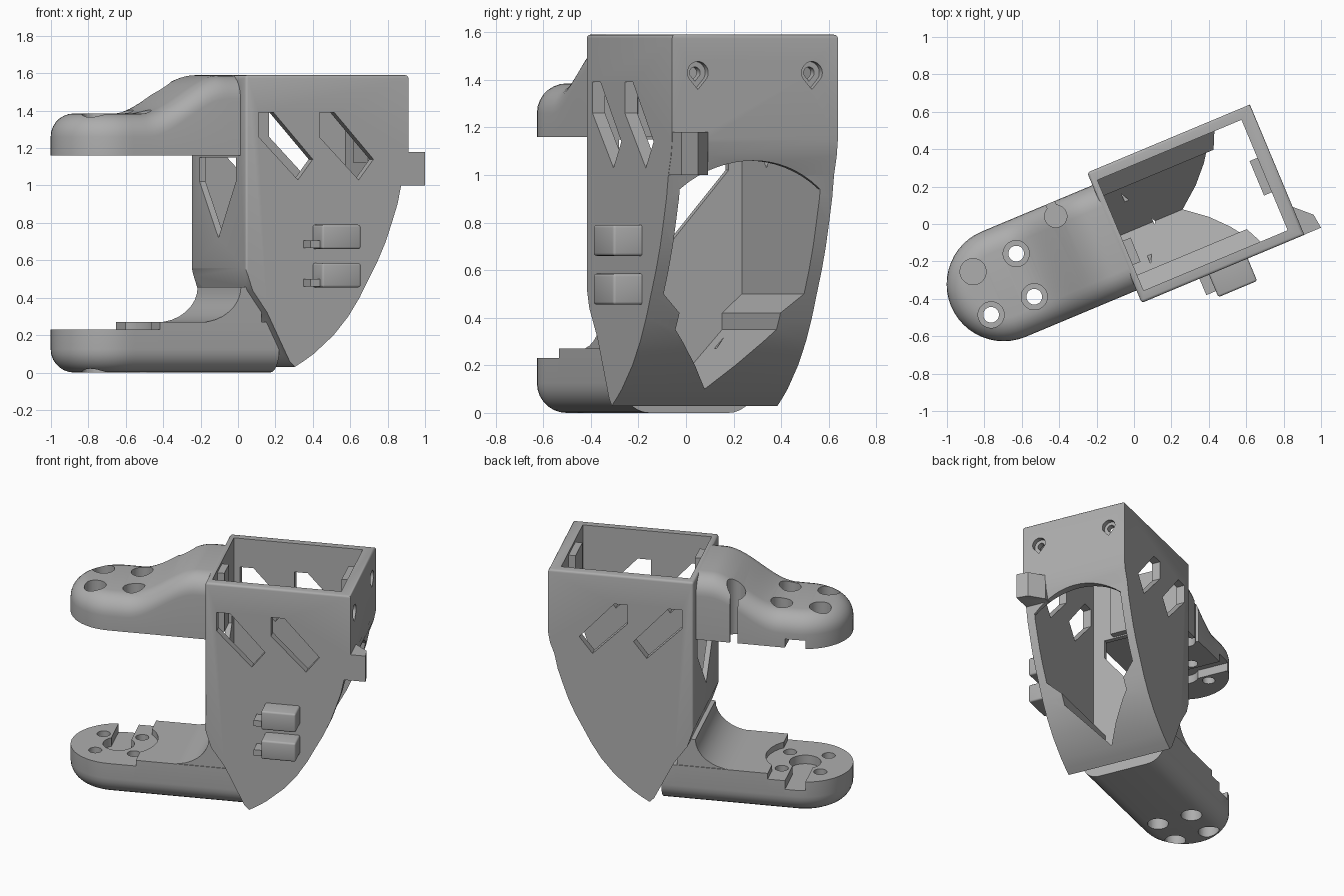
import bpy, bmesh, math
from mathutils import Matrix

if "Cube" in bpy.data.objects:
    bpy.data.objects.remove(bpy.data.objects["Cube"])

TURN = math.radians(22.7)      # the bracket stands turned about z
MID = -0.028                   # centre plane across the bracket
END = -0.767                   # centre of the rounded arm ends

gray = bpy.data.materials.new("plastic gray")
gray.diffuse_color = (0.42, 0.42, 0.42, 1)
gray.use_nodes = True
gray.node_tree.nodes["Principled BSDF"].inputs["Base Color"].default_value = gray.diffuse_color


def finish(name, bm):
    bmesh.ops.recalc_face_normals(bm, faces=bm.faces)
    mesh = bpy.data.meshes.new(name)
    bm.to_mesh(mesh)
    bm.free()
    mesh.materials.append(gray)
    ob = bpy.data.objects.new(name, mesh)
    bpy.context.collection.objects.link(ob)
    return ob


def prism(name, axis, pts, a, b, bevel=0, pick=None):
    """Extrude a 2D outline along one axis from a to b."""
    put = {'x': lambda p, t: (t, p[0], p[1]),
           'y': lambda p, t: (p[0], t, p[1]),
           'z': lambda p, t: (p[0], p[1], t)}[axis]
    bm = bmesh.new()
    lo = [bm.verts.new(put(p, a)) for p in pts]
    hi = [bm.verts.new(put(p, b)) for p in pts]
    bm.faces.new(lo)
    bm.faces.new(hi)
    n = len(pts)
    for i in range(n):
        j = (i + 1) % n
        bm.faces.new((lo[i], lo[j], hi[j], hi[i]))
    if bevel:
        edges = [e for e in bm.edges if pick is None or pick(e)]
        bmesh.ops.bevel(bm, geom=edges, offset=bevel, segments=3,
                        profile=0.5, affect='EDGES')
    return finish(name, bm)


def box(name, x0, x1, y0, y1, z0, z1, bevel=0):
    return prism(name, 'z', [(x0, y0), (x1, y0), (x1, y1), (x0, y1)], z0, z1, bevel)


def circle(cx, cy, r, n=32):
    return [(cx + r * math.cos(2 * math.pi * i / n),
             cy + r * math.sin(2 * math.pi * i / n)) for i in range(n)]


def arm(name, x_end, flat, outer, r=0.125, half=0.305):
    """Stadium-ended arm with one rounded side; outer(x) gives that side's height."""
    steps, rings = 28, []
    bm = bmesh.new()

    def ring(inset, height):
        w = half - inset
        row = [(x_end + (END - x_end) * i / steps, -w) for i in range(steps)]
        row += [(END - w * math.sin(math.pi * i / 24), -w * math.cos(math.pi * i / 24))
                for i in range(25)]
        row += [(END + (x_end - END) * i / steps, w) for i in range(1, steps + 1)]
        rings.append([bm.verts.new((x, MID + y, height(x))) for x, y in row])
    ring(0, lambda x: flat)
    s = 1 if outer(END) > flat else -1
    for k in range(8):
        a = math.pi / 2 * k / 7
        ring(r * (1 - math.cos(a)), lambda x: outer(x) - s * r * (1 - math.sin(a)))
    n = len(rings[0])
    for p, q in zip(rings, rings[1:]):
        for i in range(n - 1):
            bm.faces.new((p[i], p[i + 1], q[i + 1], q[i]))
    for row in (rings[0], rings[-1]):           # flat and outer caps in strips
        for i in range(n // 2):
            ids = [row[i], row[i + 1], row[n - 2 - i], row[n - 1 - i]]
            ids = list(dict.fromkeys(ids))
            if len(ids) > 2:
                bm.faces.new(ids)
    bm.faces.new([q[0] for q in rings] + [q[-1] for q in reversed(rings)])
    return finish(name, bm)


def rise(x):
    t = min(1, max(0, (x + 0.66) / 0.46))
    return 1.385 + 0.203 * t * t * (3 - 2 * t)


# housing: side outline with a curved back, extruded across
curve = [(0.818, 1.15), (0.805, 1.08), (0.776, 1.0), (0.755, 0.9), (0.722, 0.8), (0.687, 0.7),
         (0.642, 0.6), (0.588, 0.5), (0.535, 0.4), (0.47, 0.3), (0.385, 0.2), (0.27, 0.1),
         (0.21, 0.06), (0.16, 0.03)]
side = [(-0.125, 1.59), (0.818, 1.59)] + curve + [(0.13, 0.06), (0.0, 0.32), (-0.085, 0.44), (-0.125, 0.56)]
bracket = prism("servo_bracket", 'y', side, -0.405, 0.35, 0.015,
                lambda e: all(v.co.z > 1.58 for v in e.verts) or
                all(v.co.x < -0.12 for v in e.verts) and abs(e.verts[0].co.z - e.verts[1].co.z) > 0.3)


def combine(ob, how):
    m = bracket.modifiers.new("join", 'BOOLEAN')
    m.operation, m.solver, m.object = how, 'EXACT', ob
    mesh = bpy.data.meshes.new_from_object(bracket.evaluated_get(bpy.context.evaluated_depsgraph_get()))
    bracket.modifiers.clear()
    bracket.data = mesh
    bpy.data.objects.remove(ob)


def add(ob):
    combine(ob, 'UNION')


def cut(ob):
    combine(ob, 'DIFFERENCE')


# arms and the concave gusset above the lower one
add(arm("upper_arm", -0.1, 1.16, rise))
add(arm("lower_arm", 0.1, 0.27, lambda x: 0.0))
gusset = [(-0.36 + 0.24 * math.sin(a), 0.268 + 0.19 * (1 - math.cos(a)))
          for a in [math.pi / 2 * i / 8 for i in range(9)]]
add(prism("gusset", 'y', gusset + [(0.0, 0.458), (0.0, 0.2), (-0.36, 0.2)], MID - 0.3, MID + 0.3))

# cavity with V-shaped floor that breaks out through the curved back
vee = [(-0.32, 0.5), (-0.23, 0.42), (-0.23, 0.35), (0, 0.1), (0.23, 0.35), (0.23, 0.42), (0.32, 0.5)]
vee = [(MID + y, z) for y, z in vee]
arch = [(MID + 0.32 - 0.04 * i, 0.573 + math.sqrt(0.487 ** 2 - (0.32 - 0.04 * i) ** 2)) for i in range(17)]
cut(prism("cavity", 'x', vee + [(MID + 0.32, 1.8), (MID - 0.32, 1.8)], -0.09, 0.745))
cut(prism("back_window", 'x', vee + arch, 0.1, 1.2))

# diagonal slots through both side walls
for dx in (0, 0.352):
    slot = [(-0.05, 1.39), (0.037, 1.39), (0.264, 1.14), (0.178, 1.03), (-0.05, 1.26)]
    cut(prism("slot", 'y', [(x + dx, z) for x, z in slot], -0.6, 0.6))

# cable opening in the wall between the arms
cut(prism("cable_opening", 'x', [(MID, 0.72), (MID + 0.26, 1.02), (MID + 0.26, 1.15),
                                 (MID - 0.24, 1.15), (MID - 0.24, 1.02)], -0.2, -0.05))

# teardrop screw holes
for y in (MID - 0.26, MID + 0.26):
    for r, x0 in ((0.047, 0.785), (0.024, 0.7)):
        drop = [(y + r * math.cos(a), 1.43 + r * math.sin(a))
                for a in [math.radians(-30 + 240 * i / 20) for i in range(21)]]
        cut(prism("screw_hole", 'x', drop + [(y, 1.43 - 1.5 * r)], x0, 1.0))

# lowered seat at the end of the lower arm
cut(box("seat", -1.3, -0.59, -0.5, 0.5, 0.23, 0.4))
cut(prism("seat_round", 'z', circle(END, MID, 0.25, 48), 0.23, 0.4))

# recesses with side slots, and bolt holes with counterbores, in both arms
for z0, z1 in ((0.17, 0.3), (1.1, 1.22)):
    cut(prism("hub_recess", 'z', circle(END, MID, 0.1), z0, z1))
    cut(box("hub_slot", END - 0.065, END + 0.065, MID, 0.5, z0, z1))
for sx in (-0.125, 0.125):
    for sy in (-0.125, 0.125):
        cut(prism("bolt_hole", 'z', circle(END + sx, MID + sy, 0.042, 24), -0.1, 1.8))
        for z0, z1 in ((-0.1, 0.1), (1.28, 1.8)):
            cut(prism("counterbore", 'z', circle(END + sx, MID + sy, 0.07, 24), z0, z1))

# keyhole cable groove in the upper arm
cut(prism("groove", 'z', circle(-0.37, 0.2, 0.06, 24), 1.0, 1.8))
cut(box("groove_mouth", -0.395, -0.345, 0.2, 0.4, 1.0, 1.8))

# ribs inside the housing
add(box("end_rib", 0.70, 0.76, MID - 0.1, MID + 0.1, 1.12, 1.57))
add(box("front_rib", -0.1, -0.045, -0.2, -0.06, 1.16, 1.57))

# cable hooks on the front wall: block plus thinner tongue
for z in (0.455, 0.66):
    add(box("hook", 0.265, 0.49, -0.535, -0.39, z, z + 0.13, 0.012))
    add(box("tongue", 0.21, 0.28, -0.50, -0.39, z + 0.005, z + 0.045))

# tab on the back corner
add(prism("corner_tab", 'z', [(0.76, -0.404), (0.915, -0.404), (0.905, -0.325), (0.815, -0.24), (0.76, -0.24)],
          1.0, 1.18))

bracket.data.transform(Matrix.Rotation(TURN, 4, 'Z'))
bpy.context.view_layer.objects.active = bracket
bracket.select_set(True)
bpy.ops.object.shade_smooth_by_angle(angle=math.radians(30))
